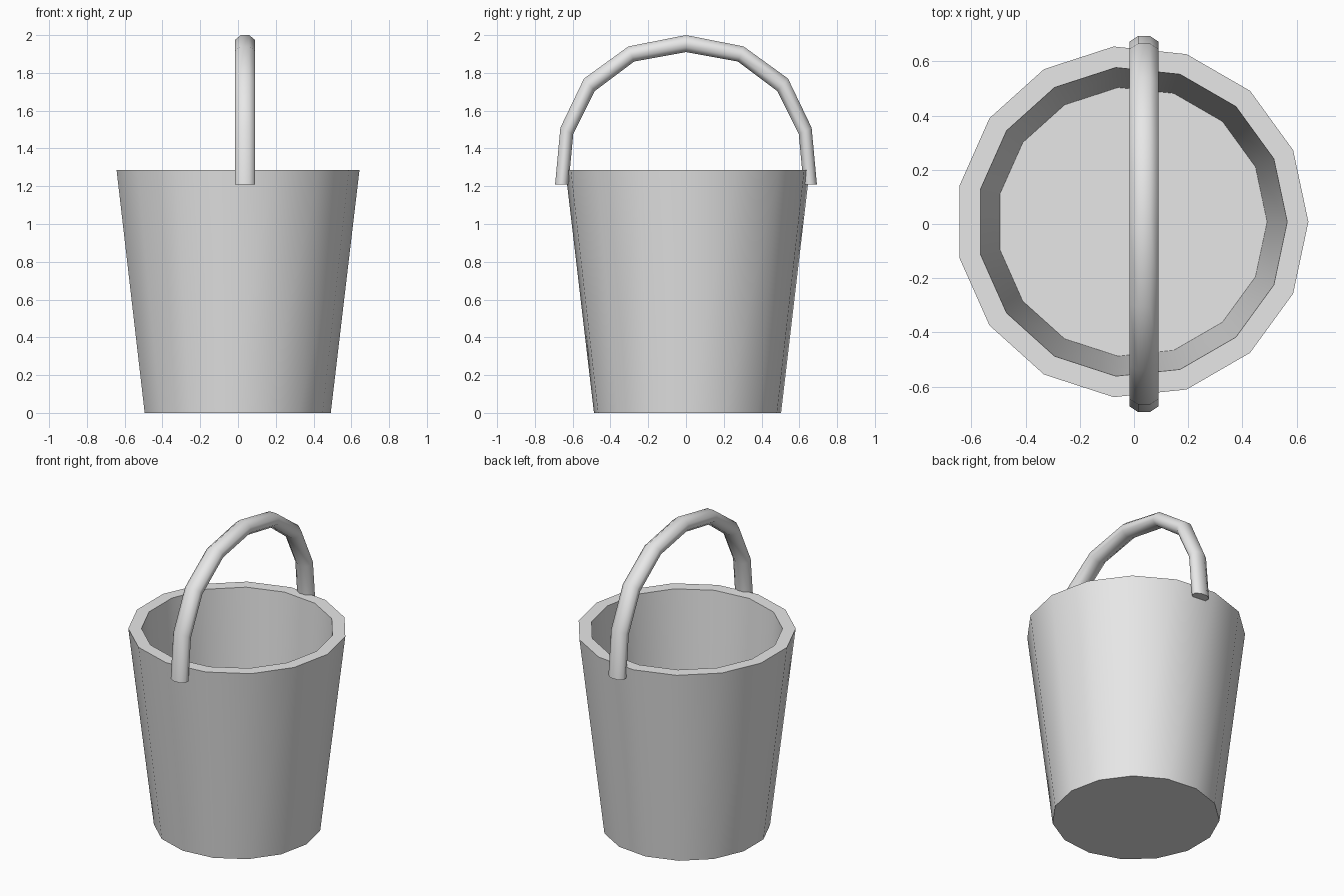
import bpy
import math

if "Cube" in bpy.data.objects:
    bpy.data.objects.remove(bpy.data.objects["Cube"], do_unlink=True)

grey = bpy.data.materials.new("plain_grey")
grey.use_nodes = True
grey.diffuse_color = (0.8, 0.8, 0.8, 1)
grey.node_tree.nodes["Principled BSDF"].inputs["Base Color"].default_value = (0.8, 0.8, 0.8, 1)


def loft(name, rings, smooth_angle):
    """Join equal rings of points with quads and cap both ends."""
    n = len(rings[0])
    verts = [p for ring in rings for p in ring]
    faces = [(k * n + i, k * n + (i + 1) % n, (k + 1) * n + (i + 1) % n, (k + 1) * n + i)
             for k in range(len(rings) - 1) for i in range(n)]
    faces.append(tuple(reversed(range(n))))
    faces.append(tuple(range(len(verts) - n, len(verts))))
    mesh = bpy.data.meshes.new(name)
    mesh.from_pydata(verts, [], faces)
    mesh.materials.append(grey)
    obj = bpy.data.objects.new(name, mesh)
    bpy.context.collection.objects.link(obj)
    bpy.ops.object.select_all(action="DESELECT")
    obj.select_set(True)
    bpy.context.view_layer.objects.active = obj
    bpy.ops.object.shade_smooth_by_angle(angle=math.radians(smooth_angle))
    return obj


# Bucket: outer wall, rim, inner wall and floor as (radius, height)
SIDES = 15
profile = [(0.498, 0), (0.65, 1.285), (0.572, 1.285), (0.498, 0.04)]
turns = [math.tau * i / SIDES for i in range(SIDES)]
loft("bucket", [[(r * math.cos(a) - 0.007, r * math.sin(a) + 0.008, z) for a in turns]
                for r, z in profile], 30)

# Handle: outer and inner edge of half the arch as (y, z), mirrored to the back
half = [((0.693, 1.21), (0.622, 1.21)), ((0.665, 1.51), (0.597, 1.475)),
        ((0.54, 1.77), (0.483, 1.704)), ((0.305, 1.94), (0.275, 1.86))]
arch = [((-a, b), (-c, d)) for (a, b), (c, d) in half]
arch += [((0, 2.0), (0, 1.91))] + half[::-1]

# Flattened eight-sided section swept along the arch
section = []
for i in range(8):
    a = math.tau * (i + 0.5) / 8
    flat = math.cos(math.pi / 8)
    section.append((0.054 * math.cos(a) / flat, math.sin(a) / flat))
rings = []
for (oy, oz), (iy, iz) in arch:
    rings.append([(0.037 + x, (oy + iy) / 2 + t * (oy - iy) / 2, (oz + iz) / 2 + t * (oz - iz) / 2)
                  for x, t in section])
loft("handle", rings, 60)
